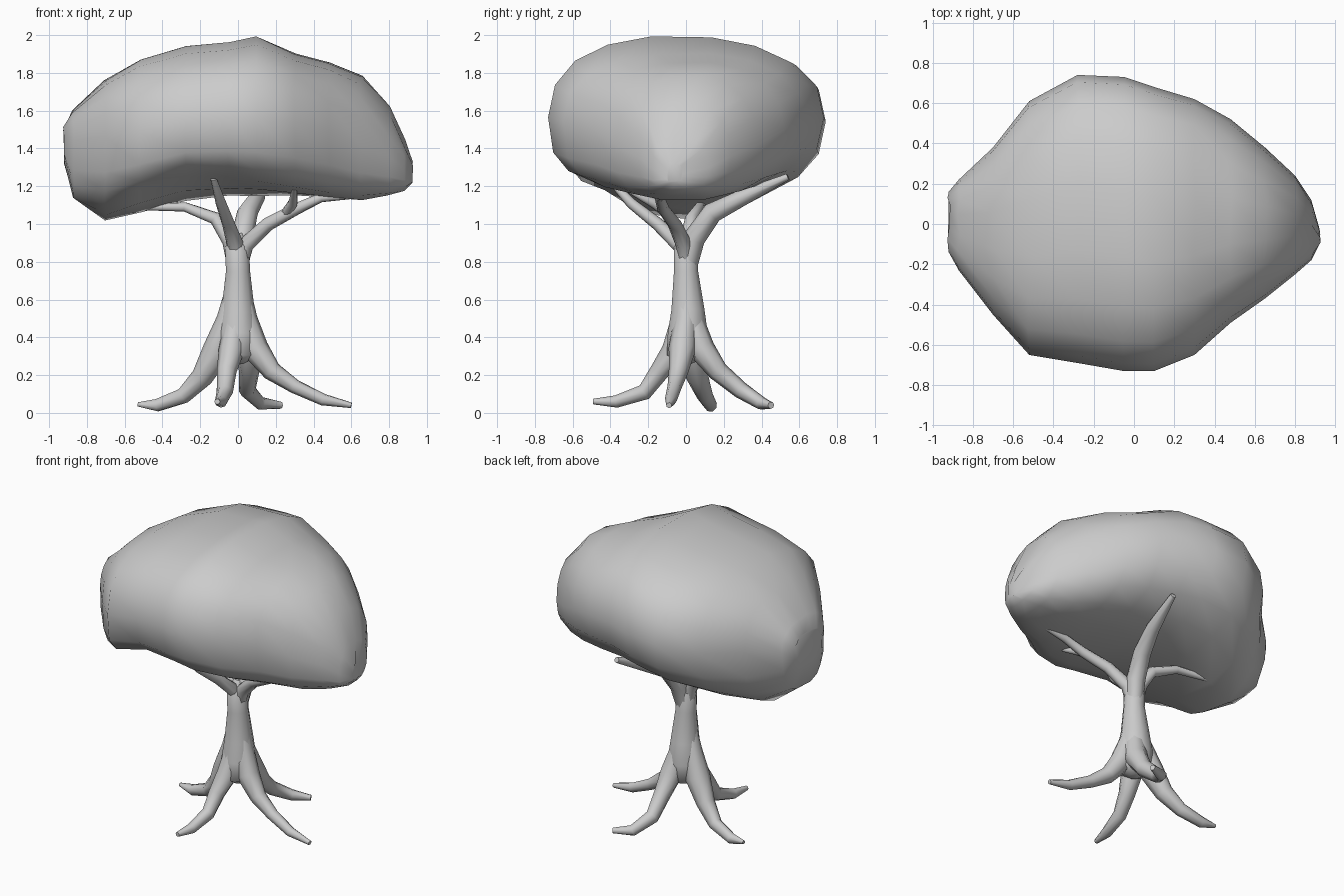
import bpy, bmesh, math, random
from mathutils import Vector

random.seed(4)


def make_object(name, bm, angle):
    bmesh.ops.recalc_face_normals(bm, faces=bm.faces)
    mesh = bpy.data.meshes.new(name)
    bm.to_mesh(mesh)
    bm.free()
    obj = bpy.data.objects.new(name, mesh)
    bpy.context.collection.objects.link(obj)
    bpy.ops.object.select_all(action='DESELECT')
    obj.select_set(True)
    bpy.context.view_layer.objects.active = obj
    bpy.ops.object.shade_smooth_by_angle(angle=math.radians(angle))
    return obj


def loft(name, rings, angle=60):
    """Skin a list of equal-length point rings and cap both ends."""
    bm = bmesh.new()
    vs = [[bm.verts.new(p) for p in ring] for ring in rings]
    n = len(vs[0])
    for a, b in zip(vs, vs[1:]):
        for i in range(n):
            j = (i + 1) % n
            bm.faces.new((a[i], a[j], b[j], b[i]))
    bm.faces.new(vs[0])
    bm.faces.new(vs[-1])
    return make_object(name, bm, angle)


def tube(name, path, sides=8):
    """Tapered tube through (x, y, z, radius) points."""
    pts = [Vector(p[:3]) for p in path]
    rings, side = [], None
    for i, p in enumerate(pts):
        tan = (pts[min(i + 1, len(pts) - 1)] - pts[max(i - 1, 0)]).normalized()
        side = tan.orthogonal() if side is None else side - tan * side.dot(tan)
        side.normalize()
        up = tan.cross(side)
        r = path[i][3]
        rings.append([p + r * (side * math.cos(t) + up * math.sin(t))
                      for t in (2 * math.pi * k / sides for k in range(sides))])
    return loft(name, rings)


# Canopy: cross-sections along x (x, y min, y max, z bottom, z widest, z top, front lift)
sections = [
    (-0.92, -0.14, 0.16, 1.32, 1.44, 1.53, 0.00),
    (-0.87, -0.23, 0.22, 1.14, 1.45, 1.61, 0.00),
    (-0.70, -0.45, 0.38, 1.02, 1.47, 1.77, 0.07),
    (-0.52, -0.65, 0.61, 1.06, 1.50, 1.88, 0.09),
    (-0.28, -0.69, 0.74, 1.12, 1.55, 1.95, 0.11),
    (-0.05, -0.73, 0.73, 1.15, 1.57, 1.97, 0.07),
    (0.10, -0.73, 0.68, 1.15, 1.57, 2.00, 0.05),
    (0.30, -0.65, 0.62, 1.15, 1.55, 1.91, 0.02),
    (0.48, -0.49, 0.52, 1.14, 1.50, 1.86, 0.00),
    (0.65, -0.37, 0.38, 1.13, 1.42, 1.79, 0.00),
    (0.80, -0.25, 0.24, 1.15, 1.36, 1.63, 0.00),
    (0.88, -0.18, 0.12, 1.18, 1.30, 1.45, 0.00),
    (0.92, -0.10, -0.02, 1.22, 1.27, 1.33, 0.00),
]
rings = []
for x, y0, y1, zb, zm, zt, lift in sections:
    ring = []
    for k in range(18):
        t = 2 * math.pi * k / 18
        c, s = math.cos(t), math.sin(t)
        # boxier underneath at the front, rounder at the back
        e = 0.85 if s > 0 else (0.62 if c < 0 else 0.86)
        ey = math.copysign(abs(c) ** e, c)
        ez = abs(s) ** e
        y = (y0 + y1) / 2 + (y1 - y0) / 2 * ey
        z = zm + ((zt - zm) if s > 0 else -(zm - zb)) * ez
        if s < 0 and y < 0:
            z += lift * min(1, -y / 0.4) * ez
        ring.append((x + random.uniform(-0.01, 0.01) * ez, y,
                     z + random.uniform(-0.008, 0.0)))
    rings.append(ring)
loft("canopy", rings, 50)

# Trunk
tube("trunk", [(0, 0, 0.26, 0.03), (0, 0, 0.30, 0.105), (0, 0.01, 0.42, 0.11),
               (0, 0.01, 0.55, 0.09), (0, 0, 0.75, 0.066),
               (-0.005, 0, 0.88, 0.066), (0.0, 0.01, 0.95, 0.03)], 12)

# Roots, spreading out from the trunk flare
tube("left_root", [(-0.02, 0, 0.68, 0.04), (-0.05, 0.01, 0.50, 0.062),
                   (-0.11, 0.03, 0.33, 0.078), (-0.19, 0.06, 0.19, 0.058),
                   (-0.29, 0.10, 0.09, 0.043), (-0.43, 0.13, 0.04, 0.035),
                   (-0.53, 0.14, 0.045, 0.012)])
tube("right_root", [(0.02, 0, 0.68, 0.04), (0.04, 0, 0.50, 0.062),
                    (0.09, -0.02, 0.34, 0.072), (0.18, -0.04, 0.22, 0.052),
                    (0.30, -0.06, 0.14, 0.038), (0.45, -0.08, 0.07, 0.032),
                    (0.60, -0.09, 0.04, 0.015)])
tube("front_root", [(0, 0, 0.68, 0.04), (-0.01, -0.02, 0.50, 0.058),
                    (-0.035, -0.06, 0.33, 0.068), (-0.06, -0.14, 0.22, 0.052),
                    (-0.07, -0.22, 0.11, 0.043), (-0.09, -0.37, 0.06, 0.033),
                    (-0.11, -0.49, 0.06, 0.015)])
tube("back_root", [(0, 0.01, 0.68, 0.04), (0.02, 0.03, 0.50, 0.062),
                   (0.05, 0.08, 0.34, 0.072), (0.06, 0.17, 0.22, 0.054),
                   (0.05, 0.29, 0.12, 0.045), (0.12, 0.40, 0.05, 0.035),
                   (0.23, 0.45, 0.04, 0.018)])

# Branches, reaching up into the canopy
tube("right_branch", [(0.0, 0, 0.74, 0.04), (0.04, -0.01, 0.89, 0.044),
                      (0.16, -0.06, 1.00, 0.037), (0.31, -0.12, 1.08, 0.032),
                      (0.44, -0.14, 1.14, 0.026), (0.66, -0.12, 1.15, 0.012)])
tube("right_twig", [(0.25, -0.09, 1.05, 0.028), (0.29, -0.17, 1.11, 0.026),
                    (0.30, -0.32, 1.19, 0.014)])
tube("left_branch", [(-0.01, 0, 0.74, 0.04), (-0.04, 0.01, 0.91, 0.044),
                     (-0.12, 0.03, 1.03, 0.035), (-0.28, 0.07, 1.09, 0.026),
                     (-0.46, 0.10, 1.09, 0.020), (-0.64, 0.15, 1.07, 0.010)])
tube("front_branch", [(0.0, 0, 0.74, 0.035), (-0.01, -0.02, 0.88, 0.046),
                      (-0.05, -0.15, 1.00, 0.034), (-0.09, -0.29, 1.11, 0.028),
                      (-0.13, -0.41, 1.24, 0.016)])
tube("back_branch", [(0.0, 0, 0.74, 0.05), (0.02, 0.04, 0.92, 0.06),
                     (0.05, 0.14, 1.06, 0.055), (0.10, 0.30, 1.14, 0.043),
                     (0.14, 0.54, 1.25, 0.018)])
